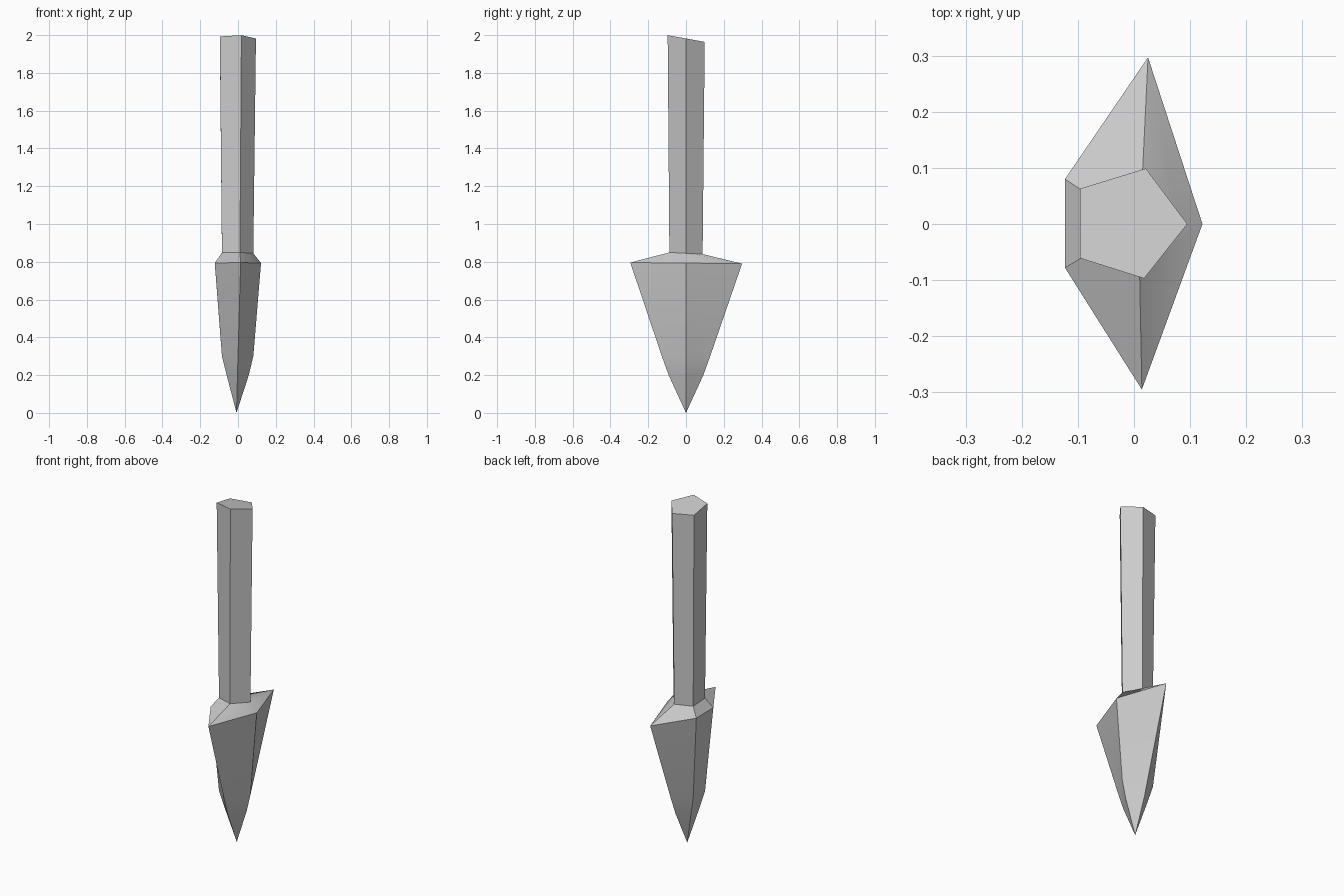
import bpy, bmesh, math

if "Cube" in bpy.data.objects:
    bpy.data.objects.remove(bpy.data.objects["Cube"])

# Pentagonal cross-sections: (right, back, back-left, front-left, front) in x/y,
# then height at y=0 and slope of height along y
sections = [
    # grip end, cut at a slant
    ([(0.095, 0), (0.021, 0.099), (-0.096, 0.063), (-0.096, -0.061), (0.018, -0.097)], 1.982, -0.18),
    # grip base
    ([(0.081, 0), (0.015, 0.088), (-0.085, 0.055), (-0.085, -0.055), (0.010, -0.088)], 0.845, -0.05),
    # wide shoulder
    ([(0.122, 0), (0.025, 0.297), (-0.123, 0.080), (-0.123, -0.078), (0.014, -0.295)], 0.793, -0.01),
    # lower blade
    ([(0.081, 0), (0.008, 0.128), (-0.085, 0.055), (-0.085, -0.055), (0.0, -0.128)], 0.30, 0),
    # taper to the point
    ([(0.057, 0), (0.003, 0.092), (-0.060, 0.038), (-0.060, -0.038), (-0.003, -0.092)], 0.20, 0),
]

bm = bmesh.new()
rings = [[bm.verts.new((x, y, z + s * y)) for x, y in pts] for pts, z, s in sections]
bm.faces.new(rings[0])
for a, b in zip(rings, rings[1:]):
    for i in range(5):
        j = (i + 1) % 5
        bm.faces.new((a[i], b[i], b[j], a[j]))

# Sharp tip
tip = bm.verts.new((-0.008, 0, 0))
for i in range(5):
    bm.faces.new((rings[-1][i], tip, rings[-1][(i + 1) % 5]))
bmesh.ops.recalc_face_normals(bm, faces=bm.faces[:])

mesh = bpy.data.meshes.new("stake")
bm.to_mesh(mesh)
bm.free()
stake = bpy.data.objects.new("pointed_stake", mesh)
bpy.context.collection.objects.link(stake)
bpy.context.view_layer.objects.active = stake
stake.select_set(True)
bpy.ops.object.shade_smooth_by_angle(angle=math.radians(30))
